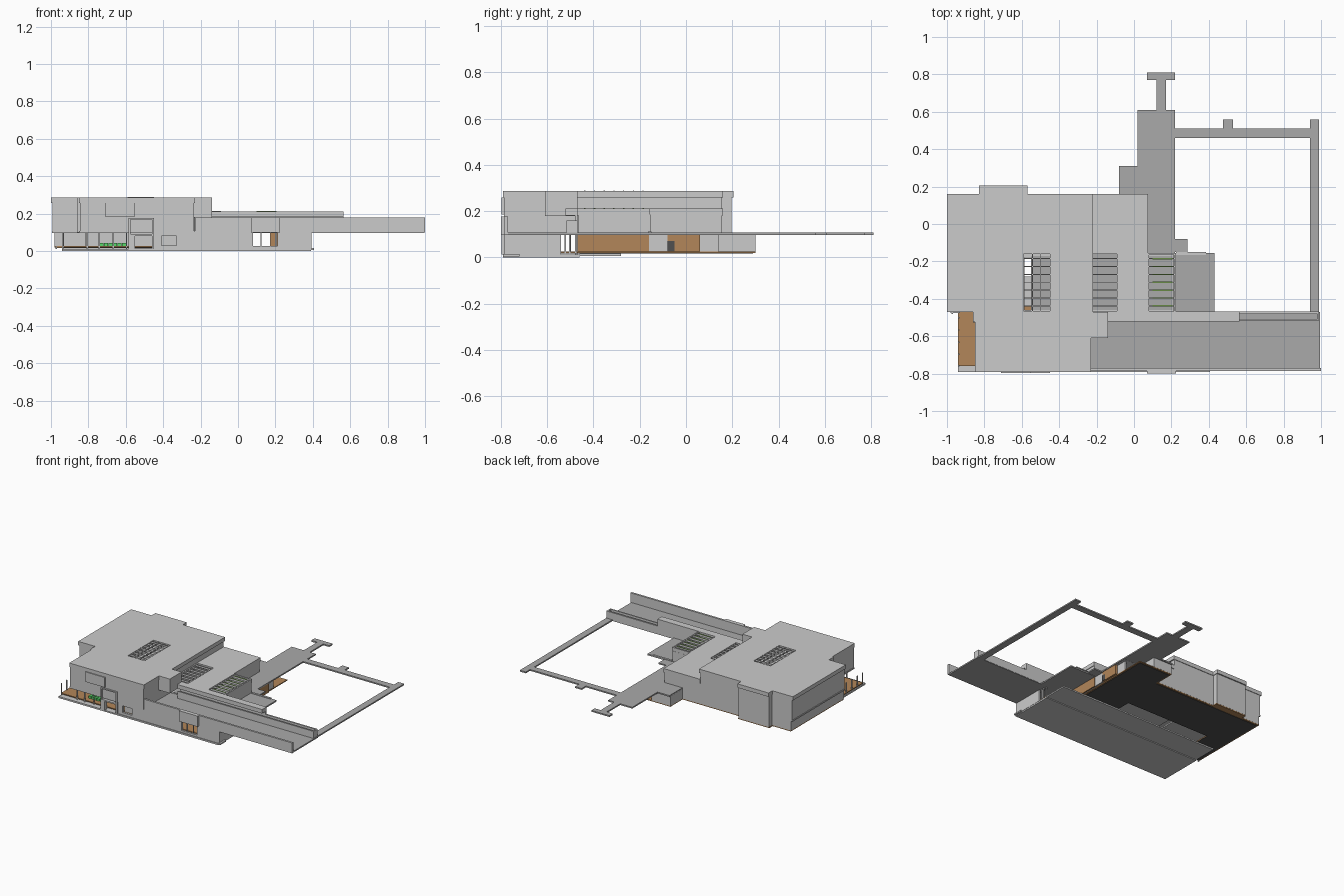
import bpy, bmesh

def mat(name, c):
    m = bpy.data.materials.new(name)
    m.diffuse_color = (*c, 1)
    return m

SLATE = mat("slate_grey", (0.40, 0.40, 0.40))
DARK = mat("dark_floor", (0.08, 0.08, 0.08))
WOOD = mat("wood", (0.45, 0.24, 0.10))
GREEN = mat("green", (0.10, 0.70, 0.15))
LIME = mat("lime", (0.35, 0.65, 0.15))

def finish(bm, name, m):
    bmesh.ops.recalc_face_normals(bm, faces=bm.faces)
    me = bpy.data.meshes.new(name)
    bm.to_mesh(me)
    bm.free()
    ob = bpy.data.objects.new(name, me)
    bpy.context.collection.objects.link(ob)
    if m:
        me.materials.append(m)
    return ob

def panel(name, axis, a, b, rects, holes=(), m=None):
    """Plate between a and b along an axis; outline = union of rects minus holes.
    Rects are (u0, v0, u1, v1): xy for axis z, xz for axis y, yz for axis x."""
    put = {'z': lambda u, v, w: (u, v, w), 'y': lambda u, v, w: (u, w, v),
           'x': lambda u, v, w: (w, u, v)}[axis]
    every = list(rects) + list(holes)
    us = sorted({r[i] for r in every for i in (0, 2)})
    vs = sorted({r[i] for r in every for i in (1, 3)})
    inside = lambda rs, u, v: any(r[0] < u < r[2] and r[1] < v < r[3] for r in rs)
    bm, vert = bmesh.new(), {}
    def V(u, v):
        if (u, v) not in vert:
            vert[u, v] = bm.verts.new(put(u, v, a))
        return vert[u, v]
    for u0, u1 in zip(us, us[1:]):
        for v0, v1 in zip(vs, vs[1:]):
            c = (u0 + u1) / 2, (v0 + v1) / 2
            if inside(rects, *c) and not inside(holes, *c):
                bm.faces.new((V(u0, v0), V(u1, v0), V(u1, v1), V(u0, v1)))
    bmesh.ops.recalc_face_normals(bm, faces=bm.faces)
    geo = bmesh.ops.extrude_face_region(bm, geom=bm.faces[:], use_keep_orig=True)['geom']
    bmesh.ops.translate(bm, verts=[g for g in geo if isinstance(g, bmesh.types.BMVert)],
                        vec=put(0, 0, b - a))
    return finish(bm, name, m)

def box(name, x0, x1, y0, y1, z0, z1, m=None):
    return panel(name, 'z', z0, z1, [(x0, y0, x1, y1)], m=m)

def walls(name, pts, z0, z1, closed=True, t=0.012, m=None):
    """Thin wall following a plan path."""
    bm = bmesh.new()
    lo = [bm.verts.new((x, y, z0)) for x, y in pts]
    hi = [bm.verts.new((x, y, z1)) for x, y in pts]
    n = len(pts)
    for i in range(n if closed else n - 1):
        j = (i + 1) % n
        bm.faces.new((lo[i], lo[j], hi[j], hi[i]))
    ob = finish(bm, name, m)
    s = ob.modifiers.new("thickness", 'SOLIDIFY')
    s.thickness, s.offset, s.use_even_offset = t, 0, True
    return ob

# ground plinth and ground floor with a long opening
box("plinth", -0.94, 0.39, -0.79, -0.46, 0, 0.012)
box("plinth_rear", -0.94, 0.39, -0.46, -0.28, 0.006, 0.016)
box("door_step", 0.39, 0.405, -0.79, -0.72, 0.005, 0.015)
main = [(-0.98, -0.47, 0.20, 0.155), (-0.94, -0.76, 0.38, -0.47),
        (-0.83, 0.155, -0.57, 0.195), (-0.08, 0.155, 0.20, 0.30)]
slot = [(-0.80, -0.44, -0.10, -0.18)]
panel("floor_edge", 'z', 0.019, 0.026, main, slot, WOOD)
inner = [(-0.97, -0.47, 0.19, 0.145), (-0.93, -0.75, 0.37, -0.47), (-0.07, 0.145, 0.19, 0.29)]
panel("floor_underside", 'z', 0.0165, 0.019, inner, slot, DARK)

# ground floor walls
walls("ground_walls", [(-0.93, -0.47), (-0.975, -0.47), (-0.975, 0.15), (-0.82, 0.15),
                       (-0.82, 0.19), (-0.58, 0.19), (-0.58, 0.15), (-0.075, 0.15),
                       (-0.075, 0.295), (0.07, 0.295), (0.07, 0.06)], 0.026, 0.1, False)
panel("side_wood_wall", 'x', 0.205, 0.215, [(-0.47, 0.026, -0.16, 0.1)], m=WOOD)
box("wood_core", 0.17, 0.215, -0.08, 0.06, 0.026, 0.1, WOOD)
box("wood_core_door", 0.215, 0.218, -0.08, -0.05, 0.026, 0.07, DARK)
walls("side_wall", [(0.205, -0.16), (0.205, -0.08)], 0.026, 0.1, False)
walls("rear_side_wall", [(0.19, 0.06), (0.19, 0.14)], 0.026, 0.1, False)
panel("end_wall", 'x', 0.38, 0.392, [(-0.78, 0.01, -0.54, 0.1)])
for i, y in enumerate((-0.525, -0.505, -0.48)):
    box(f"side_post_{i}", 0.375, 0.385, y, y + 0.006, 0.016, 0.1)

# long front wall, its openings and the projecting bay
panel("front_wall", 'y', -0.785, -0.77,
      [(-0.45, 0.01, 0.39, 0.1), (-0.23, 0.1, 1.0, 0.178)],
      [(-0.41, 0.03, -0.33, 0.08), (0.08, 0.026, 0.21, 0.1)])
box("recessed_window", -0.41, -0.33, -0.765, -0.76, 0.03, 0.08)
panel("bay_frame", 'y', -0.80, -0.785, [(0.07, 0.098, 0.225, 0.178)])
for i, x in enumerate((0.12, 0.17)):
    box(f"opening_mullion_{i}", x, x + 0.005, -0.78, -0.77, 0.026, 0.1)

# glazed front corner: posts, sill, entrance and green seats
for i, x in enumerate((-0.975, -0.94, -0.81, -0.745, -0.67, -0.60)):
    box(f"corner_post_{i}", x, x + 0.007, -0.762 if i else -0.48, -0.755 if i else -0.47, 0.012, 0.1)
for i in range(4):
    y = -0.70 + i * 0.065
    box(f"left_post_{i}", -0.94, -0.933, y, y + 0.007, 0.026, 0.1)
panel("entrance_frame", 'y', -0.797, -0.77, [(-0.585, 0.012, -0.45, 0.176)],
      [(-0.575, 0.09, -0.46, 0.168), (-0.55, 0.014, -0.46, 0.08)])
box("entrance_back", -0.585, -0.45, -0.68, -0.67, 0.02, 0.18)
for i in range(6):
    x = -0.74 + i * 0.024
    box(f"green_seat_{i}", x, x + 0.02, -0.72, -0.69, 0.026, 0.042, GREEN)

# first floor plate, terraces, and the walkway frame
panel("terrace_plate", 'z', 0.097, 0.107,
      [(-0.23, -0.78, 0.995, -0.47), (-0.08, 0.15, 0.22, 0.31), (0.02, -0.16, 0.22, 0.61),
       (0.12, 0.61, 0.17, 0.77), (0.07, 0.77, 0.22, 0.81), (0.17, 0.46, 0.99, 0.51),
       (0.94, -0.47, 0.99, 0.56), (0.475, 0.51, 0.53, 0.56), (0.21, -0.47, 0.43, -0.155),
       (0.22, -0.15, 0.285, -0.08)], m=SLATE)
panel("upper_floor", 'z', 0.096, 0.106,
      [(-0.995, -0.465, 0.21, 0.155), (-0.85, -0.785, -0.23, -0.465)],
      [(-0.585, -0.46, -0.55, -0.18)])
box("side_ledge", 0.225, 0.385, -0.165, -0.15, 0.107, 0.112)

# upper volume: walls, thick roof and skylight
roof = [(-1, -0.47, -0.22, 0.16), (-0.83, 0.16, -0.57, 0.205), (-0.86, -0.525, -0.22, -0.47),
        (-0.85, -0.79, -0.23, -0.525), (-0.23, -0.61, -0.14, -0.47)]
panel("upper_roof", 'z', 0.258, 0.287, roof, [(-0.59, -0.465, -0.45, -0.16)])
walls("upper_walls", [(-0.985, -0.46), (-0.855, -0.46), (-0.855, -0.52), (-0.84, -0.52), (-0.84, -0.78),
                      (-0.24, -0.78), (-0.24, -0.60), (-0.235, 0.15), (-0.58, 0.15),
                      (-0.58, 0.19), (-0.82, 0.19), (-0.82, 0.15), (-0.985, 0.15)], 0.1, 0.26)
box("front_canopy_strip", -0.71, -0.55, -0.797, -0.785, 0.185, 0.26)
panel("roof_corner_block", 'z', 0.18, 0.26, [(-0.24, -0.61, -0.14, -0.47)])

# lower roof band with two louvred skylights
panel("lower_roof", 'z', 0.182, 0.212,
      [(-0.23, -0.47, 0.225, -0.155), (-0.23, -0.155, 0.075, 0.16), (-0.14, -0.52, 0.565, -0.468)],
      [(-0.22, -0.465, -0.09, -0.16), (0.08, -0.465, 0.215, -0.165)])
walls("middle_walls", [(-0.23, 0.15), (0.065, 0.15), (0.065, -0.16), (0.215, -0.16), (0.215, -0.465)],
      0.1, 0.185, False)
panel("terrace_back_wall", 'y', -0.48, -0.468, [(-0.14, 0.1, 0.565, 0.185), (0.565, 0.1, 0.99, 0.16)])
panel("planter_front", 'y', -0.517, -0.507, [(-0.14, 0.1, 0.99, 0.16)])
panel("planter_end", 'x', 0.98, 0.99, [(-0.517, 0.1, -0.468, 0.16)])

# repeated skylight bars
for s, (x0, x1, z, m) in enumerate(((-0.59, -0.45, 0.284, None), (-0.22, -0.09, 0.208, None),
                                    (0.08, 0.215, 0.205, None))):
    for i in range(7):
        y = -0.44 + i * 0.042
        box(f"skylight_{s}_bar_{i}", x0, x1, y, y + 0.005, z - 0.008, z + 0.006, m)
        if s == 2:
            box(f"skylight_lime_strip_{i}", x0 + 0.02, x1 - 0.01, y - 0.001, y + 0.006, z + 0.006, z + 0.008, LIME)
    if s == 0:
        for x in (-0.545, -0.5):
            box(f"skylight_cross_bar_{x}", x, x + 0.004, -0.465, -0.16, z - 0.008, z)
panel("skylight_well_floor", 'z', 0.107, 0.11,
      [(-0.22, -0.46, -0.09, -0.16), (0.08, -0.46, 0.205, -0.17), (-0.55, -0.46, -0.45, -0.17)], m=SLATE)
